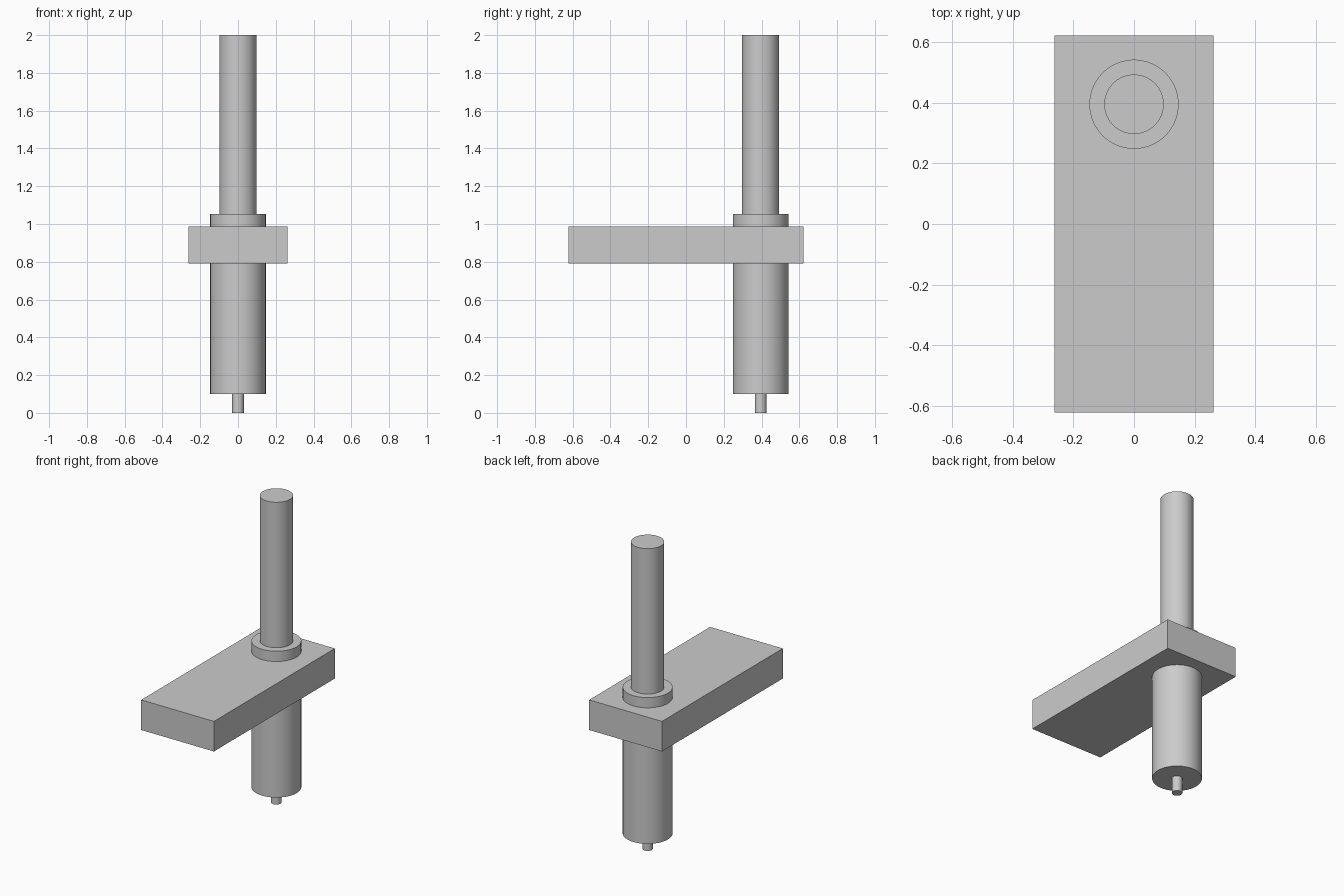
import bpy

cube = bpy.data.objects.get("Cube")
if cube:
    bpy.data.objects.remove(cube, do_unlink=True)

grey = bpy.data.materials.new("plain grey")
grey.use_nodes = True
colour = (0.6, 0.6, 0.6, 1)
grey.diffuse_color = colour
grey.node_tree.nodes["Principled BSDF"].inputs["Base Color"].default_value = colour

AXIS_Y = 0.395  # shared axis of all the round parts


def cylinder(name, radius, bottom, top):
    bpy.ops.mesh.primitive_cylinder_add(
        vertices=96, radius=radius, depth=top - bottom,
        location=(0, AXIS_Y, (bottom + top) / 2))
    obj = bpy.context.object
    obj.name = name
    obj.data.materials.append(grey)
    bpy.ops.object.shade_smooth_by_angle()
    return obj


# Flat mounting arm
bpy.ops.mesh.primitive_cube_add(size=1, location=(0, 0, 0.888))
arm = bpy.context.object
arm.name = "mounting_arm"
arm.dimensions = (0.524, 1.244, 0.196)
bpy.ops.object.transform_apply(location=False, rotation=False, scale=True)
arm.data.materials.append(grey)

# Round parts stacked along one vertical axis
cylinder("tip_pin", 0.031, 0, 0.1)
cylinder("main_barrel", 0.147, 0.1, 1.053)
cylinder("upper_shaft", 0.098, 1.053, 2)
